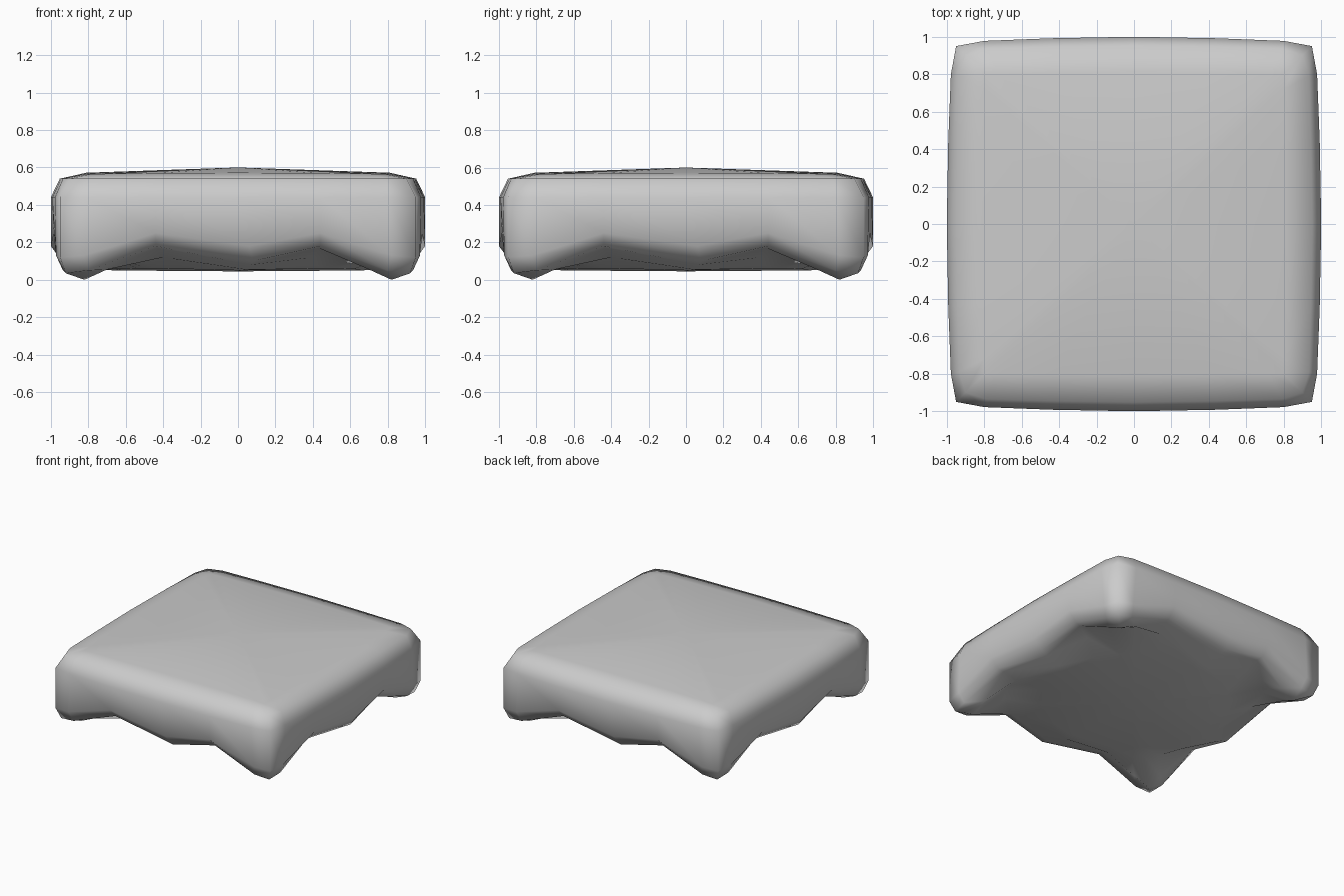
import bpy, bmesh, math
from mathutils import Matrix, Vector

if "Cube" in bpy.data.objects:
    bpy.data.objects.remove(bpy.data.objects["Cube"])

# One side of every ring, drawn on the front (x along the side, outward distance, height):
# corner, foot, notch, middle bulge, notch, foot. Each side is turned four times.
def side(corner, foot, notch, mid):
    mirror = lambda p: (-p[0], p[1], p[2])
    return [mirror(corner), mirror(foot), mirror(notch), mid, notch, foot]

RINGS = [
    # flat top border
    side((.80, .80, .562), (.72, .80, .566), (.42, .805, .570), (0, .81, .572)),
    # rounded top shoulder
    side((.90, .90, .54), (.79, .935, .54), (.44, .945, .54), (0, .952, .54)),
    # upper edge of the side wall
    side((.95, .95, .44), (.80, .978, .44), (.44, .992, .44), (0, 1.0, .44)),
    # lower edge of the side wall, rising over the notches
    side((.95, .95, .12), (.82, .972, .13), (.44, .985, .25), (.06, 1.0, .18)),
    # underside rim
    side((.92, .92, .035), (.80, .935, .05), (.44, .92, .18), (.08, .94, .10)),
    # foot tips
    side((.82, .82, .0), (.70, .83, .055), (.43, .87, .17), (.07, .88, .08)),
    # valley behind the feet
    side((.66, .66, .12), (.59, .73, .13), (.40, .78, .12), (.04, .74, .055)),
    # border of the flat underside
    side((.48, .48, .06), (.44, .53, .06), (.30, .62, .058), (.02, .66, .05)),
]

def add_ring(bm, pts):
    verts = []
    for k in range(4):
        turn = Matrix.Rotation(k * math.pi / 2, 3, 'Z')
        verts += [bm.verts.new(turn @ Vector((x, -d, z))) for x, d, z in pts]
    return verts

bm = bmesh.new()
rings = [add_ring(bm, r) for r in RINGS]
n = len(rings[0])

# Walls between rings
for a, b in zip(rings, rings[1:]):
    for i in range(n):
        j = (i + 1) % n
        bm.faces.new((a[i], b[i], b[j], a[j]))

# Slightly domed top and underside
top = bm.verts.new((0, 0, .6))
under = bm.verts.new((0, 0, .045))
for i in range(n):
    j = (i + 1) % n
    bm.faces.new((top, rings[0][i], rings[0][j]))
    bm.faces.new((under, rings[-1][j], rings[-1][i]))

bmesh.ops.recalc_face_normals(bm, faces=bm.faces[:])
for f in bm.faces:
    f.smooth = True

mesh = bpy.data.meshes.new("cushion_slab")
bm.to_mesh(mesh)
bm.free()
slab = bpy.data.objects.new("cushion_slab", mesh)
bpy.context.collection.objects.link(slab)
